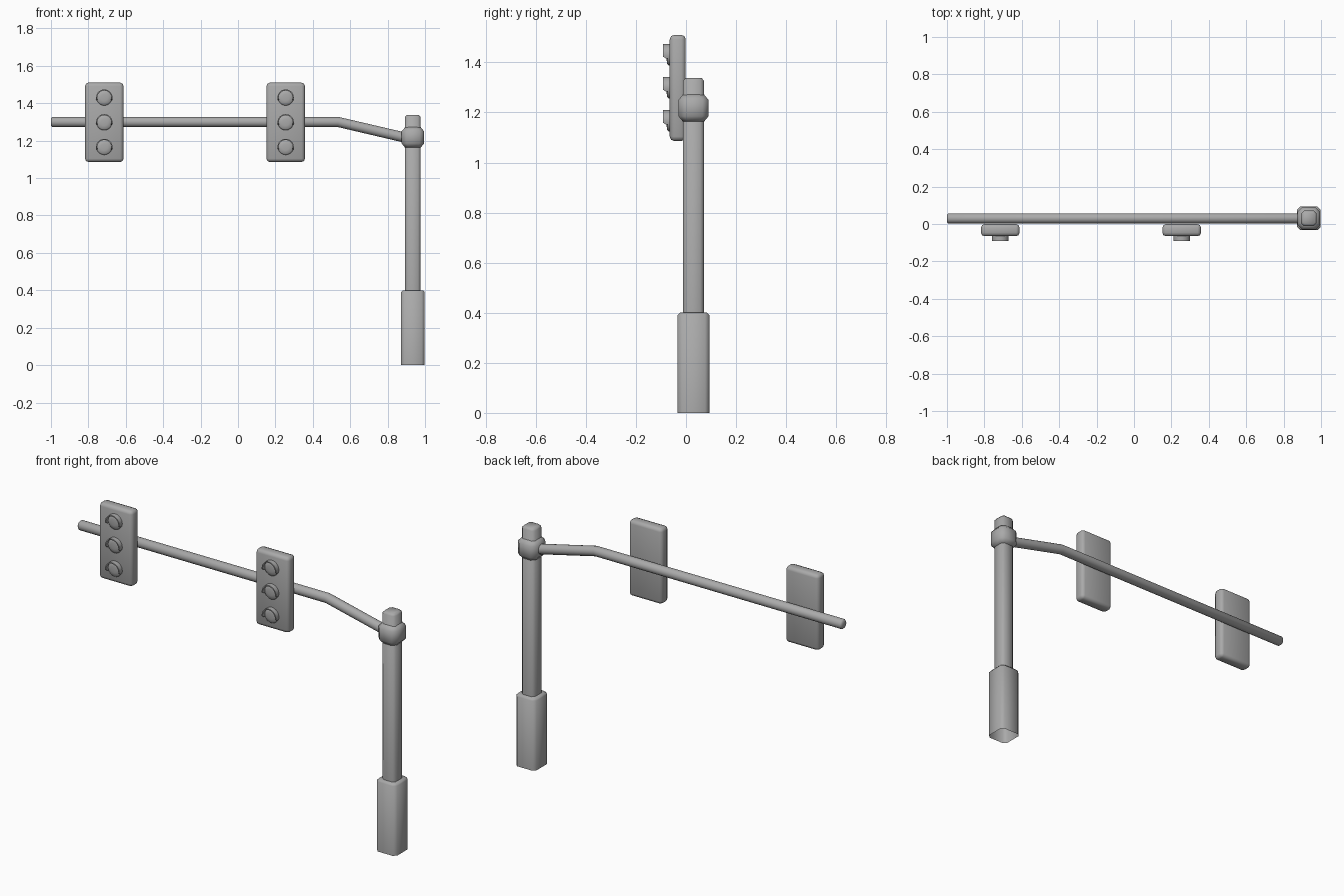
import bpy, bmesh
from math import radians, sin, cos, pi
from mathutils import Vector

cube = bpy.data.objects.get("Cube")
if cube:
    bpy.data.objects.remove(cube, do_unlink=True)

GREY = (0.4, 0.4, 0.4, 1)
metal = bpy.data.materials.new("plain grey")
metal.use_nodes = True
metal.diffuse_color = GREY
metal.node_tree.nodes["Principled BSDF"].inputs["Base Color"].default_value = GREY

POST_X, POST_Y = 0.935, 0.03


def finish(name, bm, angle=50):
    bmesh.ops.recalc_face_normals(bm, faces=bm.faces)
    mesh = bpy.data.meshes.new(name)
    bm.to_mesh(mesh)
    bm.free()
    obj = bpy.data.objects.new(name, mesh)
    bpy.context.collection.objects.link(obj)
    mesh.materials.append(metal)
    bpy.ops.object.select_all(action='DESELECT')
    obj.select_set(True)
    bpy.context.view_layer.objects.active = obj
    bpy.ops.object.shade_smooth_by_angle(angle=radians(angle))
    return obj


def loft(name, rings, cap_start=True, cap_end=True, angle=50):
    """Skin a list of equal-length point loops."""
    bm = bmesh.new()
    loops = [[bm.verts.new(p) for p in ring] for ring in rings]
    n = len(loops[0])
    for a, b in zip(loops, loops[1:]):
        for i in range(n):
            j = (i + 1) % n
            bm.faces.new((a[i], a[j], b[j], b[i]))
    if cap_start:
        bm.faces.new(loops[0])
    if cap_end:
        bm.faces.new(loops[-1])
    return finish(name, bm, angle)


def square_ring(z, half, cut):
    """Square with chamfered corners around the post axis."""
    k = half - cut
    pts = [(half, -k), (half, k), (k, half), (-k, half),
           (-half, k), (-half, -k), (-k, -half), (k, -half)]
    return [(POST_X + x, POST_Y + y, z) for x, y in pts]


def column(name, levels, **caps):
    loft(name, [square_ring(*lv) for lv in levels], **caps)


# Upright: open-bottomed base, post and collar
column("base", [(0, .063, .017), (.39, .063, .017), (.4, .054, .014)], cap_start=False)
column("post", [(.39, .041, .014), (1.328, .041, .014), (1.338, .032, .011)])
column("collar", [(1.163, .042, .018), (1.185, .06, .024),
                  (1.25, .06, .024), (1.272, .042, .018)])


# Bent arm, with rounded free end
def arm_ring(x, z, r, tilt=0):
    return [(x + r * sin(a) * sin(tilt), POST_Y + r * cos(a), z + r * sin(a) * cos(tilt))
            for a in (2 * pi * i / 16 for i in range(16))]


loft("arm", [arm_ring(-1, 1.3, .02), arm_ring(-.992, 1.3, .027),
             arm_ring(.535, 1.3, .027, .11), arm_ring(.92, 1.21, .027, .22)])


# Signal heads
def housing(name, x):
    bm = bmesh.new()
    bmesh.ops.create_cube(bm, size=1)
    for v in bm.verts:
        v.co = Vector((x + v.co.x * .206, -.033 + v.co.y * .064, 1.298 + v.co.z * .424))
    bmesh.ops.bevel(bm, geom=bm.edges[:], offset=.018, segments=2, profile=.5, affect='EDGES')
    finish(name, bm)


def lens(name, x, z):
    steps = [(.042, -.06), (.042, -.07), (.036, -.075), (.018, -.078)]
    loft(name, [[(x + r * cos(a), y, z + r * sin(a))
                 for a in (2 * pi * i / 20 for i in range(20))] for r, y in steps])


def visor(name, x, z):
    """Hood shell over the upper part of a lens, deepest at the top."""
    rings = []
    for i in range(21):
        a = radians(-20 + 220 * i / 20)
        front = -.079 if i in (0, 20) else -.092
        rings.append([(x + r * cos(a), y, z + r * sin(a))
                      for r, y in ((.044, -.06), (.044, front), (.038, front), (.038, -.06))])
    loft(name, rings, angle=40)


for side, x in (("outer", -.715), ("inner", .255)):
    housing(side + "_housing", x)
    for level, z in (("top", 1.43), ("middle", 1.298), ("bottom", 1.166)):
        lens(f"{side}_{level}_lens", x, z)
        visor(f"{side}_{level}_visor", x, z)
